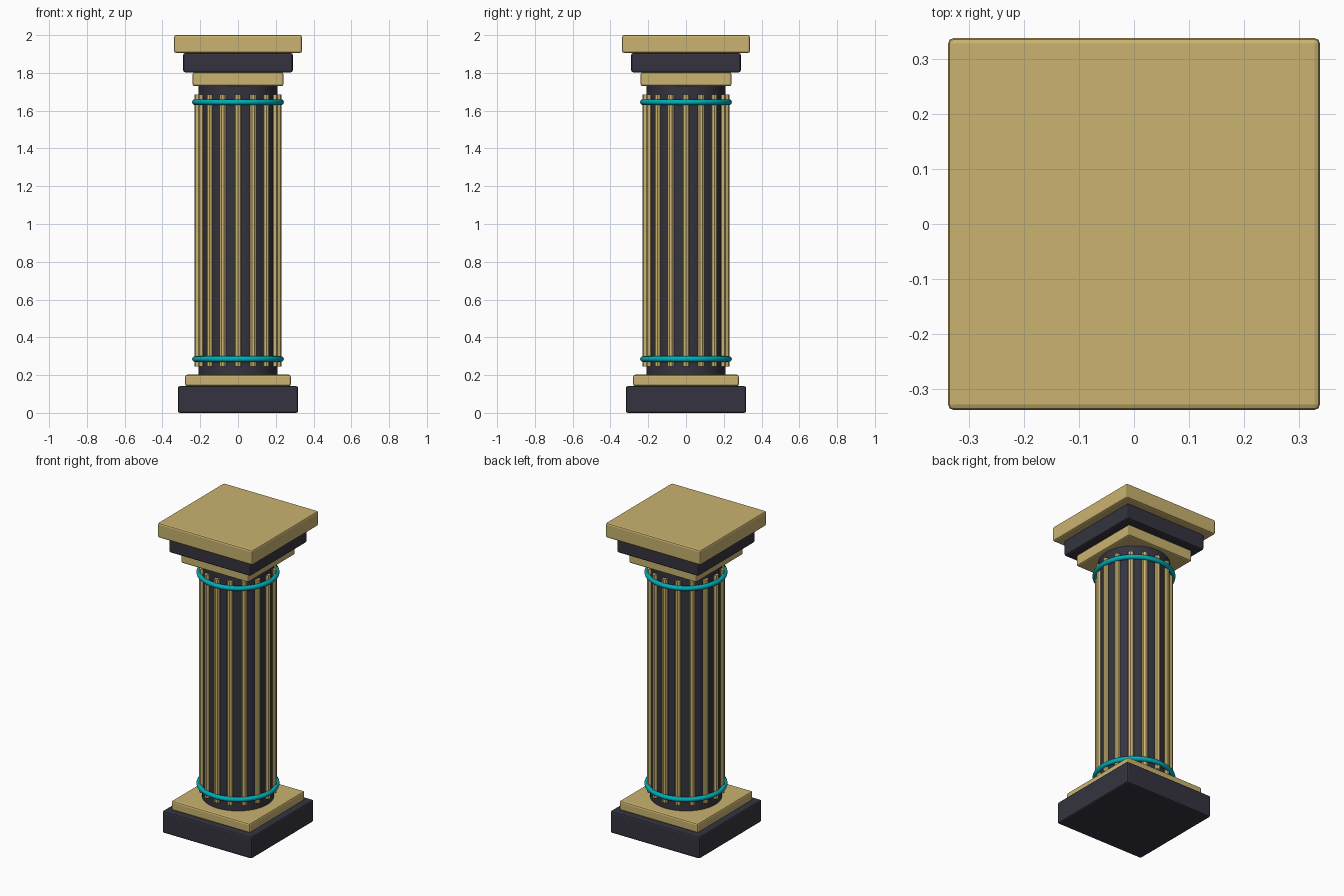
import bpy
import math

cube = bpy.data.objects.get("Cube")
if cube:
    bpy.data.objects.remove(cube, do_unlink=True)


def material(name, rgb):
    mat = bpy.data.materials.new(name)
    mat.use_nodes = True
    mat.diffuse_color = (*rgb, 1)
    mat.node_tree.nodes["Principled BSDF"].inputs["Base Color"].default_value = (*rgb, 1)
    return mat


GOLD = material("gold", (0.59, 0.45, 0.16))
DARK = material("dark slate", (0.035, 0.034, 0.05))
TEAL = material("teal", (0.0, 0.42, 0.48))


def finish(name, mat):
    obj = bpy.context.object
    obj.name = name
    obj.data.materials.append(mat)
    return obj


def slab(name, half, bottom, top, mat):
    bpy.ops.mesh.primitive_cube_add(size=1, location=(0, 0, (bottom + top) / 2))
    obj = finish(name, mat)
    obj.scale = (2 * half, 2 * half, top - bottom)
    bpy.ops.object.transform_apply(location=False, rotation=False, scale=True)
    bevel = obj.modifiers.new("soft edges", "BEVEL")
    bevel.width = 0.01
    bevel.segments = 2


def rod(name, radius, bottom, top, sides, mat, x=0, y=0, turn=0):
    bpy.ops.mesh.primitive_cylinder_add(
        vertices=sides, radius=radius, depth=top - bottom,
        location=(x, y, (bottom + top) / 2), rotation=(0, 0, turn))
    finish(name, mat)
    bpy.ops.object.shade_smooth_by_angle(angle=math.radians(30))


# Square base and capital
slab("base_block", 0.318, 0.0, 0.142, DARK)
slab("base_step", 0.28, 0.142, 0.202, GOLD)
slab("capital_neck", 0.24, 1.73, 1.803, GOLD)
slab("capital_block", 0.29, 1.803, 1.905, DARK)
slab("capital_top", 0.338, 1.905, 2.0, GOLD)

# Round shaft with evenly spaced ribs
rod("shaft", 0.21, 0.195, 1.735, 48, DARK)
RIBS = 16
for i in range(RIBS):
    a = math.tau * i / RIBS
    rod(f"rib_{i + 1}", 0.018, 0.245, 1.685, 8, GOLD,
        0.212 * math.cos(a), 0.212 * math.sin(a), a)

# Ring bands around the ribs
for name, z in (("lower_ring", 0.285), ("upper_ring", 1.645)):
    bpy.ops.mesh.primitive_torus_add(
        major_radius=0.228, minor_radius=0.015, major_segments=48,
        minor_segments=12, location=(0, 0, z))
    finish(name, TEAL)
    bpy.ops.object.shade_smooth_by_angle(angle=math.radians(40))
